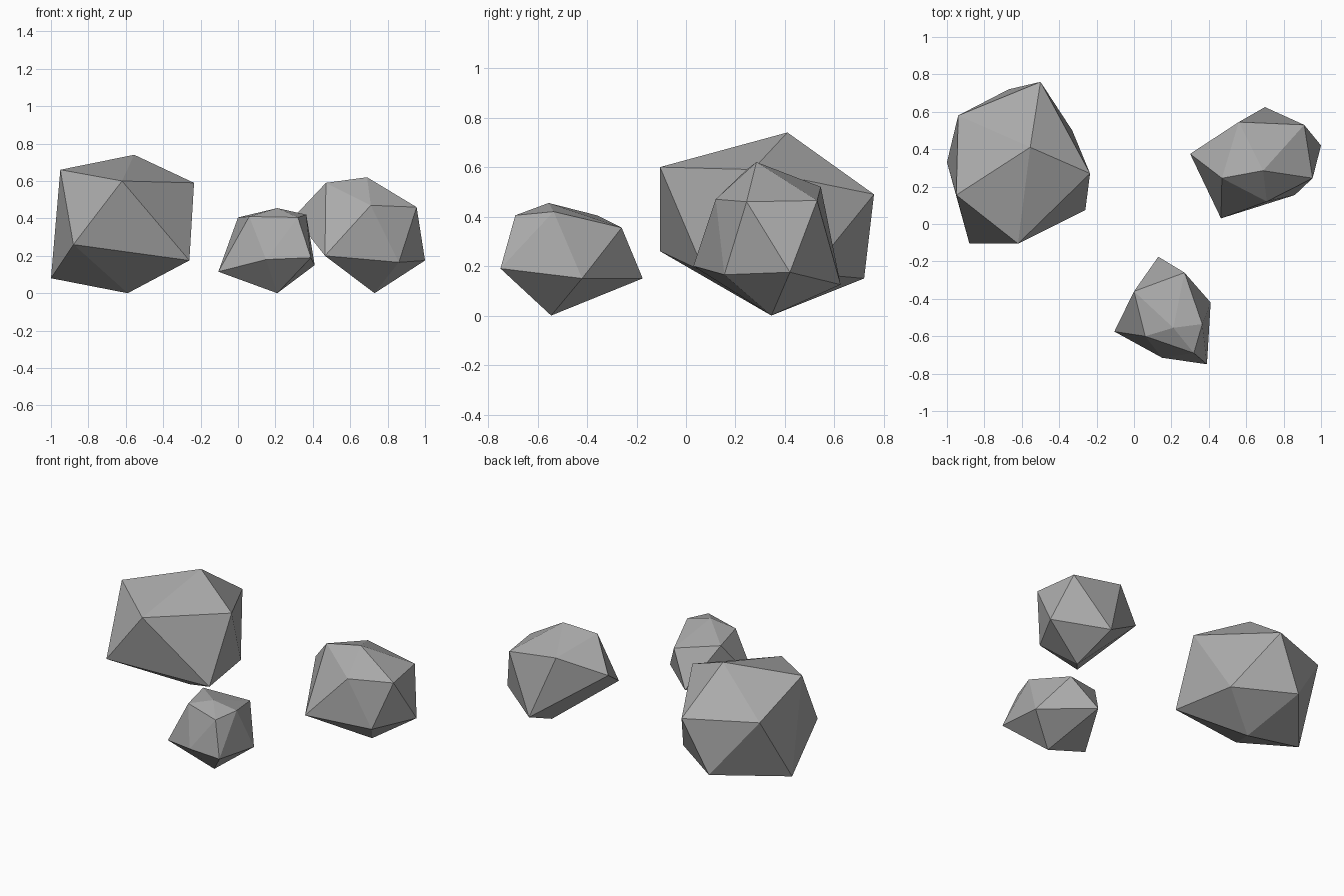
import bpy
import bmesh
from mathutils import Vector

default_cube = bpy.data.objects.get("Cube")
if default_cube:
    bpy.data.objects.remove(default_cube, do_unlink=True)

# One plain stone colour for every rock
stone = bpy.data.materials.new("stone_grey")
stone.use_nodes = True
colour = (0.4, 0.4, 0.4, 1.0)
stone.diffuse_color = colour
stone.node_tree.nodes["Principled BSDF"].inputs["Base Color"].default_value = colour


def build_rock(name, base, lower_ring, upper_ring, peak):
    """Faceted rock: base point, two staggered rings, peak (in hundredths)."""
    bm = bmesh.new()

    def corner(point):
        return bm.verts.new(Vector(point) / 100)

    bottom, top = corner(base), corner(peak)
    lower = [corner(point) for point in lower_ring]
    upper = [corner(point) for point in upper_ring]
    count = len(lower)
    for i in range(count):
        following = (i + 1) % count
        bm.faces.new((bottom, lower[following], lower[i]))
        bm.faces.new((lower[i], lower[following], upper[i]))
        bm.faces.new((upper[i], lower[following], upper[following]))
        bm.faces.new((top, upper[i], upper[following]))
    bmesh.ops.recalc_face_normals(bm, faces=bm.faces)

    mesh = bpy.data.meshes.new(name)
    bm.to_mesh(mesh)
    bm.free()
    mesh.materials.append(stone)
    rock = bpy.data.objects.new(name, mesh)
    bpy.context.collection.objects.link(rock)
    return rock


# Big boulder on the right
build_rock(
    "large_rock",
    base=(-59, 34.5, 0),
    lower_ring=[(-26, 7.5, 17.5), (-33, 50, 17), (-67, 72, 15),
                (-100, 33, 8), (-88, -10.5, 26)],
    upper_ring=[(-23.5, 27, 59), (-50, 76, 49), (-94, 58, 51),
                (-95, 15.5, 66), (-62, -10.5, 60)],
    peak=(-55.5, 41, 74),
)

# Medium rock on the left
build_rock(
    "medium_rock",
    base=(73, 34.5, 0),
    lower_ring=[(86, 15.5, 16.5), (100, 42, 17.5), (70, 62.5, 12.5),
                (30, 37.5, 41), (46.5, 3, 20)],
    upper_ring=[(95.5, 24.5, 46), (91, 53, 46.5), (56, 54.5, 52),
                (47, 24.5, 59), (71, 12, 47)],
    peak=(69, 28.5, 62),
)

# Small rock at the front
build_rock(
    "small_rock",
    base=(21, -54.5, 0),
    lower_ring=[(39, -75, 19), (41, -42, 15), (13, -17.5, 15),
                (-10.5, -57.5, 11.5), (15, -71.5, 18)],
    upper_ring=[(36.5, -53.5, 42), (27, -26, 35.5), (0, -36, 40.5),
                (6, -60, 41), (32, -69, 40.5)],
    peak=(21, -55.5, 45.5),
)
